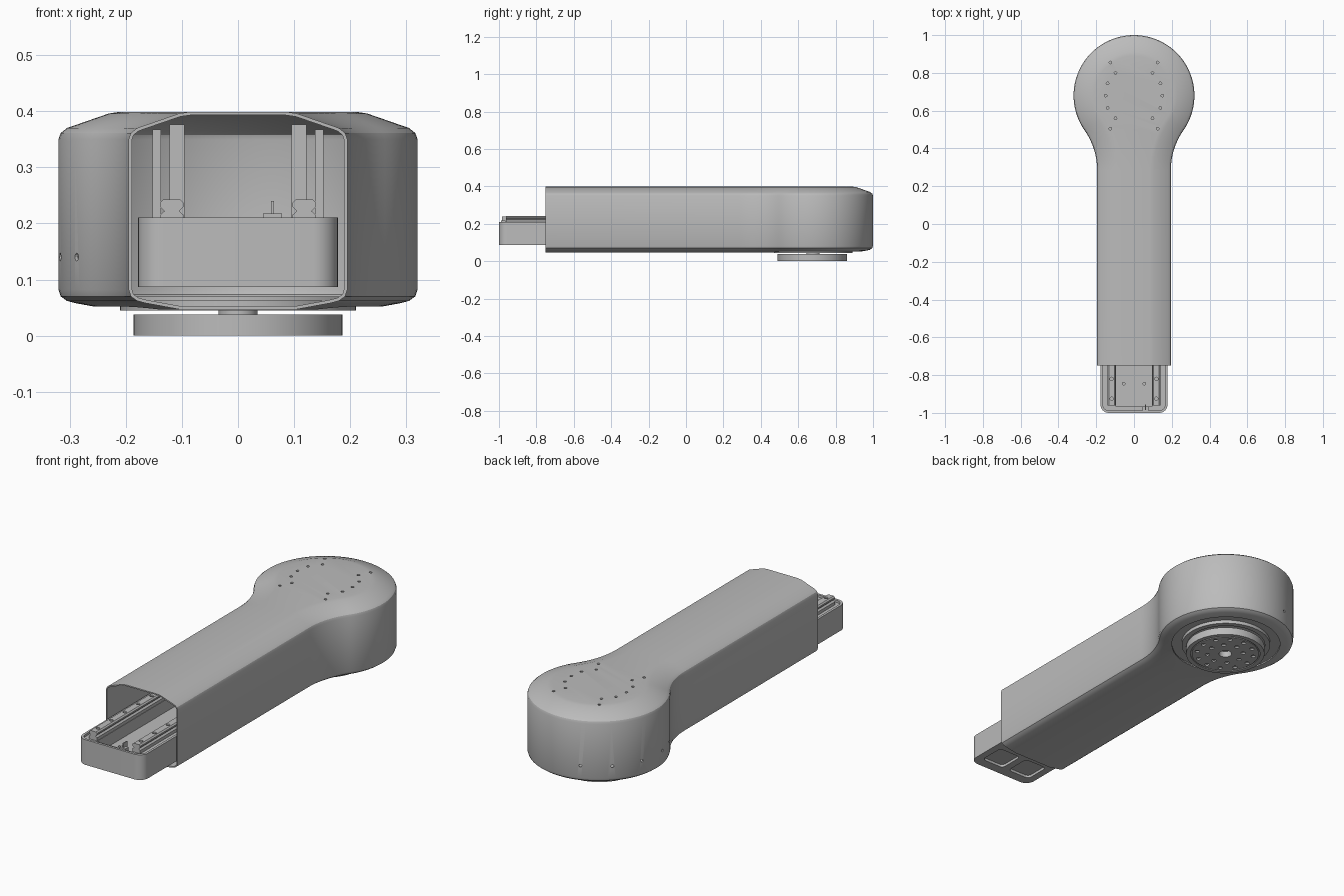
import bpy, bmesh
from math import sin, cos, pi, atan2, sqrt, radians
from mathutils import Matrix, Vector

if "Cube" in bpy.data.objects:
    bpy.data.objects.remove(bpy.data.objects["Cube"], do_unlink=True)

grey = bpy.data.materials.new("plain grey")
grey.use_nodes = True
grey.diffuse_color = (0.5, 0.5, 0.5, 1)
grey.node_tree.nodes["Principled BSDF"].inputs["Base Color"].default_value = (0.5, 0.5, 0.5, 1)

HEAD_Y, HEAD_R, ARM_W, FRONT, FILLET = 0.68, 0.32, 0.195, -0.75, 0.37


def finish(name, bm):
    bmesh.ops.recalc_face_normals(bm, faces=bm.faces)
    mesh = bpy.data.meshes.new(name)
    bm.to_mesh(mesh)
    bm.free()
    mesh.materials.append(grey)
    obj = bpy.data.objects.new(name, mesh)
    bpy.context.collection.objects.link(obj)
    return obj


def activate(obj):
    bpy.ops.object.select_all(action="DESELECT")
    obj.select_set(True)
    bpy.context.view_layer.objects.active = obj


def smooth(obj):
    activate(obj)
    bpy.ops.object.shade_smooth_by_angle(angle=radians(25))


def prism(name, pts, a, b, axis="z"):
    """Extrude a closed outline along z, or an (x, z) outline along y."""
    bm = bmesh.new()
    place = (lambda p, t: (p[0], p[1], t)) if axis == "z" else (lambda p, t: (p[0], t, p[1]))
    low = [bm.verts.new(place(p, a)) for p in pts]
    high = [bm.verts.new(place(p, b)) for p in pts]
    bm.faces.new(low)
    bm.faces.new(high)
    for i in range(len(pts)):
        j = (i + 1) % len(pts)
        bm.faces.new((low[i], low[j], high[j], high[i]))
    return finish(name, bm)


def circle(x, y, r, n=64):
    return [(x + r * cos(2 * pi * i / n), y + r * sin(2 * pi * i / n)) for i in range(n)]


def rounded(x0, x1, y0, y1, r, n=8):
    pts = []
    corners = ((x1 - r, y1 - r), (x0 + r, y1 - r), (x0 + r, y0 + r), (x1 - r, y0 + r))
    for k, (cx, cy) in enumerate(corners):
        for i in range(n + 1):
            a = pi / 2 * (k + i / n)
            pts.append((cx + r * cos(a), cy + r * sin(a)))
    return pts


def box(name, x0, x1, y0, y1, z0, z1):
    return prism(name, [(x0, y0), (x1, y0), (x1, y1), (x0, y1)], z0, z1)


def cut(obj, cutter):
    mod = obj.modifiers.new("cut", "BOOLEAN")
    mod.operation, mod.object, mod.solver = "DIFFERENCE", cutter, "EXACT"
    activate(obj)
    bpy.ops.object.modifier_apply(modifier=mod.name)
    bpy.data.objects.remove(cutter, do_unlink=True)


def pins(name, spots, r, depth, n=12):
    """Many small cylinders in one mesh; each spot is (position, direction)."""
    bm = bmesh.new()
    for pos, direction in spots:
        turn = Vector(direction).to_track_quat("Z", "Y").to_matrix().to_4x4()
        bmesh.ops.create_cone(bm, cap_ends=True, segments=n, radius1=r, radius2=r,
                              depth=depth, matrix=Matrix.Translation(pos) @ turn)
    return finish(name, bm)


# Housing: a straight arm blending into a round head, lofted through inset outlines
def outline(d):
    fx = ARM_W + FILLET
    fy = HEAD_Y - sqrt((HEAD_R + FILLET) ** 2 - fx ** 2)
    lean = atan2(HEAD_Y - fy, fx)
    right = [(ARM_W - d, FRONT)]
    for i in range(13):
        a = pi - lean * i / 12
        right.append((fx + (FILLET + d) * cos(a), fy + (FILLET + d) * sin(a)))
    for i in range(1, 37):
        a = -lean + (pi / 2 + lean) * i / 36
        right.append(((HEAD_R - d) * cos(a), HEAD_Y + (HEAD_R - d) * sin(a)))
    return right + [(-x, y) for x, y in reversed(right[:-1])]


levels = [(0.09, 0.047), (0.03, 0.058), (0.015, 0.062), (0.004, 0.07), (0, 0.082),
          (0, 0.35), (0.004, 0.361), (0.015, 0.37), (0.09, 0.396), (0.11, 0.399)]
bm = bmesh.new()
rings = [[bm.verts.new((x, y, z)) for x, y in outline(d)] for d, z in levels]
for lo, hi in zip(rings, rings[1:]):
    for i in range(len(lo) - 1):
        bm.faces.new((lo[i], lo[i + 1], hi[i + 1], hi[i]))
bm.faces.new(rings[0])
bm.faces.new(rings[-1])
housing = finish("housing", bm)
wall = housing.modifiers.new("wall", "SOLIDIFY")
wall.thickness, wall.offset = 0.006, -1
activate(housing)
bpy.ops.object.modifier_apply(modifier=wall.name)

# Vent holes in the head top, side screw holes, and the round opening below
vents = [(0.125, 0.175), (0.098, 0.12), (0.14, 0.065), (0.15, 0)]
spots = []
for x, dy in vents:
    for s in (-1, 1):
        for y in {HEAD_Y + dy, HEAD_Y - dy}:
            spots.append(((s * x, y, 0.4), (0, 0, 1)))
for deg in (110, 136, 162, 188, 206):
    c, s = cos(radians(deg)), sin(radians(deg))
    spots.append(((HEAD_R * c, HEAD_Y + HEAD_R * s, 0.14), (c, s, 0)))
cut(housing, pins("hole_cutter", spots, 0.007, 0.05))
cut(housing, prism("opening_cutter", circle(0, HEAD_Y, 0.257), 0.03, 0.075))
smooth(housing)

# Turning joint under the head
smooth(prism("joint_plate", circle(0, HEAD_Y, 0.265), 0.062, 0.07))
ring = prism("joint_ring", circle(0, HEAD_Y, 0.21), 0.045, 0.063)
cut(ring, prism("ring_cutter", circle(0, HEAD_Y, 0.185), 0.03, 0.056))
smooth(ring)
smooth(prism("joint_shaft", circle(0, HEAD_Y, 0.035, 32), 0.035, 0.06))
flange = prism("output_flange", circle(0, HEAD_Y - 0.005, 0.186), 0, 0.038)
bolts = []
for r, n in ((0.135, 12), (0.085, 8)):
    for x, y in circle(0, HEAD_Y - 0.005, r, n):
        bolts.append(((x, y, 0), (0, 0, 1)))
cut(flange, pins("bolt_cutter", bolts, 0.011, 0.016))
cut(flange, prism("bore_cutter", circle(0, HEAD_Y - 0.005, 0.03, 32), -0.01, 0.03))
groove = prism("groove_cutter", circle(0, HEAD_Y - 0.005, 0.165), -0.01, 0.004)
cut(groove, prism("groove_core", circle(0, HEAD_Y - 0.005, 0.159), -0.02, 0.02))
cut(flange, groove)
smooth(flange)

# Sliding tray with a sunken channel and two pockets underneath
tray = prism("sliding_tray", rounded(-0.178, 0.178, -1, 0.3, 0.045), 0.087, 0.211)
cut(tray, prism("tray_cutter", rounded(-0.166, 0.166, -0.988, 0.288, 0.035), 0.2, 0.25))
cut(tray, box("channel_cutter", -0.095, 0.095, -0.965, 0.27, 0.14, 0.25))
for s in (-1, 1):
    x = s * 0.08
    cut(tray, prism("pocket_cutter", rounded(x - 0.062, x + 0.062, -0.95, -0.82, 0.02), 0.05, 0.1))
cut(tray, pins("floor_cutter", [((s * 0.055, -0.845, 0.14), (0, 0, 1)) for s in (-1, 1)], 0.007, 0.03))
smooth(tray)

# Slotted guide rails with bolt holes, and end posts inside the housing
half = [(0.021, 0.198), (0.021, 0.215), (0.013, 0.222), (0.021, 0.23), (0.021, 0.237), (0.015, 0.243)]
profile = half + [(-x, z) for x, z in reversed(half)]
for s, side in ((1, "left"), (-1, "right")):
    rail = prism(side + "_guide_rail", [(s * 0.118 + x, z) for x, z in profile], -0.962, 0.27, "y")
    holes = [((s * 0.118, -0.925 + 0.105 * i, 0.24), (0, 0, 1)) for i in range(11)]
    cut(rail, pins("rail_cutter", holes, 0.009, 0.02))
    for k, (a, b) in enumerate(((0.137, 0.152), (0.095, 0.122))):
        box(f"{side}_post_{k + 1}", s * a, s * b, 0.24, 0.26, 0.2, 0.367 + 0.3 * (0.152 - b))

# Small latch on the front lip
box("latch_base", 0.045, 0.078, -0.99, -0.965, 0.2, 0.218)
box("latch_pin", 0.059, 0.064, -0.985, -0.955, 0.2, 0.24)
